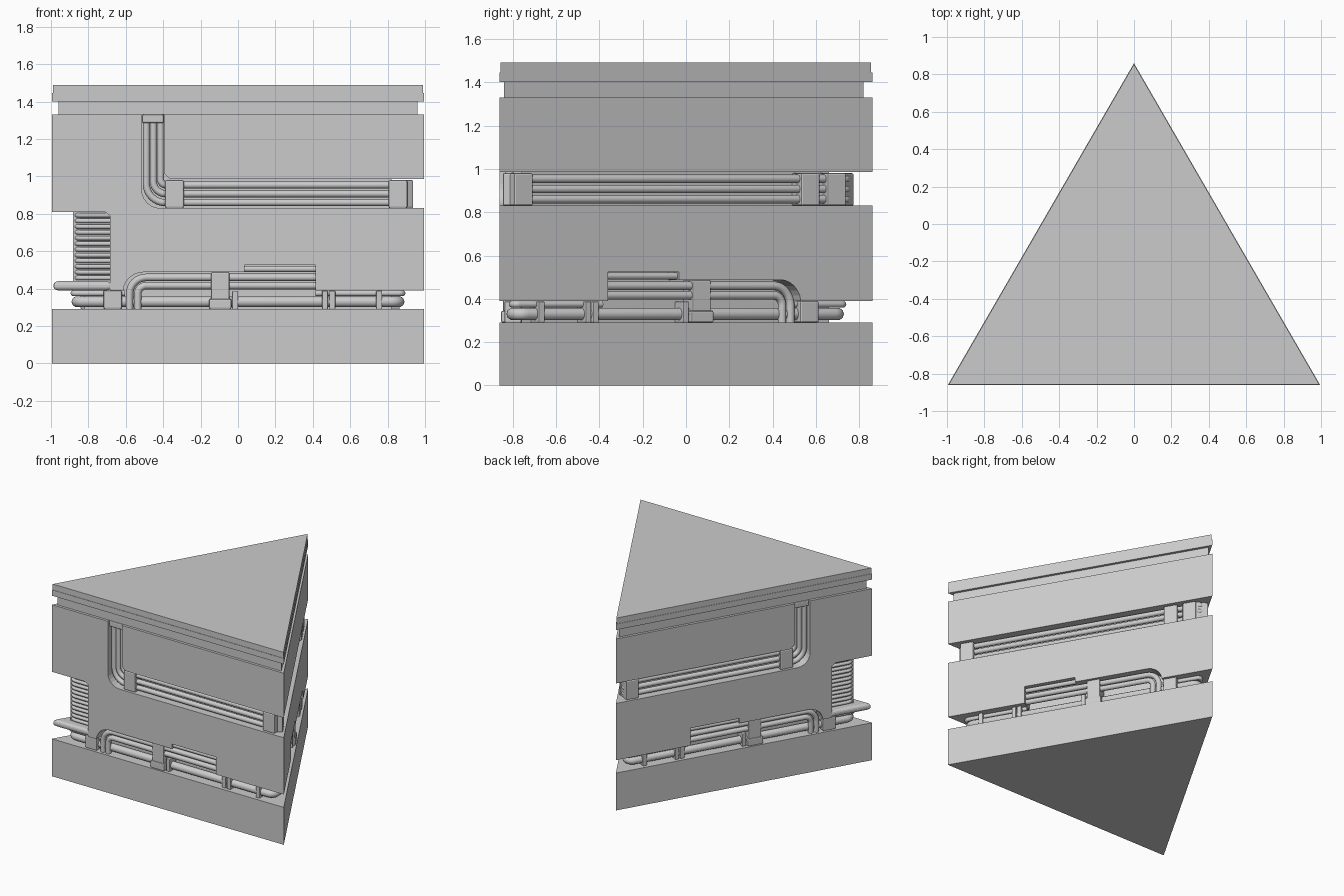
import bpy, bmesh, math
from mathutils import Vector

if "Cube" in bpy.data.objects:
    bpy.data.objects.remove(bpy.data.objects["Cube"])

A, B, C = Vector((-0.995, -0.86, 0)), Vector((0.995, -0.86, 0)), Vector((0, 0.86, 0))
MID = (A + B + C) / 3
IN_R = 0.573
FACES = {"front": (A, B), "right": (C, B), "left": (A, C)}
UP = Vector((0, 0, 1))


def inward(face):
    a, b = FACES[face]
    n = (b - a).normalized().cross(UP)
    return n if n.dot(MID - a) > 0 else -n


def P(face, u, w, z):
    """Point on a side face: u along it, w inward depth, z height."""
    a, b = FACES[face]
    return a + (b - a).normalized() * u + inward(face) * w + UP * z


def corner(c, w, z):
    return c.lerp(MID, w / IN_R) + UP * z


def slab(name, pts, offset, bevel=0.0, segs=2):
    bm = bmesh.new()
    lo = [bm.verts.new(p) for p in pts]
    hi = [bm.verts.new(p + offset) for p in pts]
    n = len(pts)
    bm.faces.new(lo)
    bm.faces.new(hi[::-1])
    for i in range(n):
        bm.faces.new((lo[i], hi[i], hi[(i + 1) % n], lo[(i + 1) % n]))
    if bevel:
        bmesh.ops.bevel(bm, geom=bm.edges[:], offset=bevel, segments=segs,
                        affect='EDGES', profile=0.5)
    bmesh.ops.recalc_face_normals(bm, faces=bm.faces[:])
    me = bpy.data.meshes.new(name)
    bm.to_mesh(me)
    bm.free()
    ob = bpy.data.objects.new(name, me)
    bpy.context.collection.objects.link(ob)
    return ob


def prism(name, z0, z1, inset=0.0):
    return slab(name, [corner(c, inset, z0) for c in (A, B, C)], UP * (z1 - z0))


def fillet(pts, radii, closed=False, steps=8):
    out, n = [], len(pts)
    for i, p in enumerate(pts):
        if not closed and i in (0, n - 1):
            out.append(p)
            continue
        r = radii[i] if isinstance(radii, list) else radii
        d0 = (pts[i - 1] - p).normalized()
        d1 = (pts[(i + 1) % n] - p).normalized()
        half = d0.angle(d1) / 2
        c = p + (d0 + d1).normalized() * (r / math.sin(half))
        t = r / math.tan(half)
        s = (p + d0 * t - c).normalized()
        e = (p + d1 * t - c).normalized()
        out += [c + s.slerp(e, k / steps) * r for k in range(steps + 1)]
    return out


def tube(name, pts, r, closed=False):
    cu = bpy.data.curves.new(name, 'CURVE')
    cu.dimensions = '3D'
    cu.bevel_depth, cu.bevel_resolution, cu.use_fill_caps = r, 3, True
    sp = cu.splines.new('POLY')
    sp.points.add(len(pts) - 1)
    for q, p in zip(sp.points, pts):
        q.co = (*p, 1)
    sp.use_cyclic_u = closed
    ob = bpy.data.objects.new(name, cu)
    bpy.context.collection.objects.link(ob)
    bpy.ops.object.select_all(action='DESELECT')
    ob.select_set(True)
    bpy.context.view_layer.objects.active = ob
    bpy.ops.object.convert(target='MESH')


def cut(body, face, outline, depth):
    pts = [P(face, u, -0.1, z) for u, z in outline]
    cutter = slab("cutter", pts, inward(face) * (depth + 0.1))
    cutter.hide_render = True
    m = body.modifiers.new("cut", 'BOOLEAN')
    m.operation, m.solver, m.object = 'DIFFERENCE', 'EXACT', cutter
    bpy.context.view_layer.objects.active = body
    bpy.ops.object.modifier_apply(modifier=m.name)
    bpy.data.objects.remove(cutter)


def clamp(face, u0, u1, z0, z1, w0=0.014, w1=0.11, bevel=0.008):
    pts = [P(face, u, w0, z) for u, z in ((u0, z0), (u1, z0), (u1, z1), (u0, z1))]
    slab("pipe_clamp_" + face, pts, inward(face) * (w1 - w0), bevel)


def arc(cx, cz, r, a0, a1, n=6):
    return [(cx + r * math.cos(math.radians(a0 + (a1 - a0) * k / n)),
             cz + r * math.sin(math.radians(a0 + (a1 - a0) * k / n))) for k in range(n + 1)]


# Stacked triangular slabs
prism("base", 0, 0.29)
prism("top_neck", 1.33, 1.40, 0.02)
prism("top_plate_lower", 1.40, 1.445)
prism("top_plate_upper", 1.445, 1.49, 0.003)
body = prism("body", 0.29, 1.33)

# Channels cut into the body
lower = [(-0.3, 0.25), (2.3, 0.25), (2.3, 0.39), (1.41, 0.39), (1.41, 0.525),
         (1.03, 0.525), (1.03, 0.488)] + arc(0.49, 0.378, 0.11, 90, 174) + [(0.379, 0.39), (-0.3, 0.39)]
upper = ([(2.3, 0.83), (2.3, 0.985), (0.63, 0.985), (0.60, 1.015), (0.60, 1.37), (0.48, 1.37)]
         + arc(0.58, 0.93, 0.10, 180, 270))
for f in FACES:
    cut(body, f, lower, 0.10)
    cut(body, f, [(-0.3, 0.83), (2.3, 0.83), (2.3, 0.985), (-0.3, 0.985)]
        if f == "right" else upper, 0.10)
for f in ("front", "left"):
    cut(body, f, [(-0.3, 0.38), (0.31, 0.38), (0.31, 0.79), (0.285, 0.81), (-0.3, 0.81)], 0.11)

# Bellows at the front left corner
slab("bellows_plate", [corner(A, 0, 0.39), P("front", 0.325, 0, 0.39), P("left", 0.325, 0, 0.39)],
     UP * 0.05, 0.02, 3)
slab("bellows_core", [corner(A, 0.065, 0.43), P("front", 0.315, 0.065, 0.43),
                      P("left", 0.315, 0.065, 0.43)], UP * 0.39)
for i in range(12):
    z = 0.457 + i * 0.0305
    tube("bellows_ring", fillet([P("front", 0.315, 0.055, z), corner(A, 0.055, z),
                                 P("left", 0.315, 0.055, z)], 0.04), 0.0125)

# Upper pipe run: down the front, around two corners, up the left side
for i in range(3):
    u, z, r = 0.505 + i * 0.038, 0.86 + i * 0.047, 0.10 - i * 0.035
    w = 0.045
    path = [P("front", u, w, 1.34), P("front", u, w, z), corner(B, w, z),
            corner(C, w, z), P("left", u, w, z), P("left", u, w, 1.34)]
    tube("upper_pipe", fillet(path, [0, r, 0.03, 0.03, r, 0]), 0.019)
for f in ("front", "left"):
    clamp(f, 0.605, 0.705, 0.83, 0.98)
    clamp(f, 1.80, 1.90, 0.83, 0.98)
    clamp(f, 0.482, 0.598, 1.285, 1.33)
for u in (0.18, 0.32, 1.85):
    clamp("right", u - 0.05, u + 0.05, 0.83, 0.98)

# Lower ring pipe and the ledge bars above it
tube("lower_ring_pipe", fillet([corner(c, 0.06, 0.33) for c in (A, B, C)], 0.04, True), 0.029, True)
for c, f0, u0, f1, u1 in ((A, "front", 0.39, "left", 0.39), (B, "front", 1.41, "right", 1.41),
                          (C, "left", 1.41, "right", 0.39)):
    tube("lower_ledge_bar", fillet([P(f0, u0, 0.058, 0.375), corner(c, 0.058, 0.375),
                                    P(f1, u1, 0.058, 0.375)], 0.02), 0.016)

# Branch pipes, clamps and collars repeated on every side
for f in FACES:
    for i in range(2):
        u, z = 0.415 + i * 0.044, 0.46 - i * 0.044
        tube("branch_pipe", fillet([P(f, u, 0.038, 0.29), P(f, u, 0.038, z),
                                    P(f, 1.41, 0.038, z)], 0.09 - i * 0.044), 0.02)
    tube("slot_bar", [P(f, 1.03, 0.03, 0.505), P(f, 1.41, 0.03, 0.505)], 0.017)
    clamp(f, 0.275, 0.375, 0.29, 0.39)
    clamp(f, 0.85, 0.95, 0.33, 0.488)
    clamp(f, 0.84, 0.96, 0.29, 0.345, 0.006)
    for u in (0.98, 1.46, 1.50, 1.75):
        clamp(f, u - 0.016, u + 0.016, 0.29, 0.388, 0.022, 0.10, 0.005)
